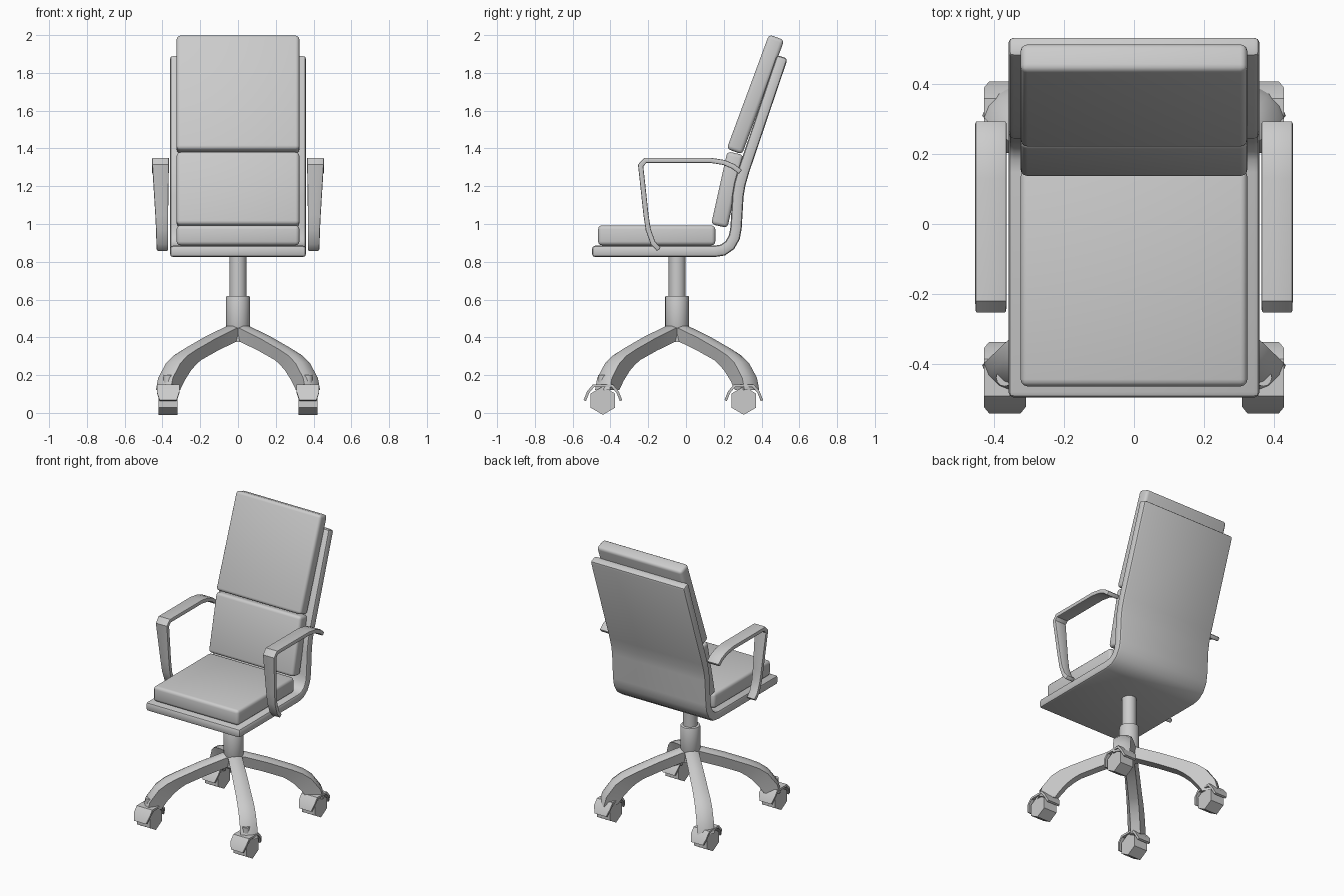
import bpy, bmesh, math
from mathutils import Vector, Matrix

if "Cube" in bpy.data.objects:
    bpy.data.objects.remove(bpy.data.objects["Cube"])

BASE = Vector((0, -0.047, 0))


def finish(name, bm, bevel=0.0, segs=2, angle=35):
    """Bevel the hard edges, make the object and smooth it by angle."""
    bmesh.ops.recalc_face_normals(bm, faces=bm.faces)
    if bevel:
        hard = [e for e in bm.edges if e.calc_face_angle(0) > math.radians(60)]
        bmesh.ops.bevel(bm, geom=hard, offset=bevel, segments=segs,
                        profile=0.5, affect='EDGES')
    me = bpy.data.meshes.new(name)
    bm.to_mesh(me)
    bm.free()
    ob = bpy.data.objects.new(name, me)
    bpy.context.collection.objects.link(ob)
    bpy.ops.object.select_all(action='DESELECT')
    ob.select_set(True)
    bpy.context.view_layer.objects.active = ob
    bpy.ops.object.shade_smooth_by_angle(angle=math.radians(angle))
    return ob


def loft(rings):
    """Join closed rings of points into a capped solid."""
    bm = bmesh.new()
    rs = [[bm.verts.new(p) for p in r] for r in rings]
    n = len(rs[0])
    for a, b in zip(rs, rs[1:]):
        for i in range(n):
            j = (i + 1) % n
            bm.faces.new((a[i], a[j], b[j], b[i]))
    bm.faces.new(rs[0])
    bm.faces.new(rs[-1])
    return bm


def strip(name, path, thick, bevel=0.0, angle=35):
    """Bent strip: path points are (y, z, x0, x1)."""
    pts = [Vector(p[:2]) for p in path]
    rings = []
    for i, p in enumerate(pts):
        d0 = (p - pts[i - 1]).normalized() if i else None
        d1 = (pts[i + 1] - p).normalized() if i < len(pts) - 1 else None
        d0, d1 = d0 or d1, d1 or d0
        t = (d0 + d1).normalized()
        off = Vector((-t.y, t.x)) * (thick / 2 / t.dot(d1))
        a, b = p + off, p - off
        x0, x1 = path[i][2:]
        rings.append([(x0, *a), (x1, *a), (x1, *b), (x0, *b)])
    return finish(name, loft(rings), bevel, angle=angle)


def cushion(name, centre, size, tilt):
    bm = bmesh.new()
    bmesh.ops.create_cube(bm, size=1.0, matrix=Matrix.LocRotScale(
        Vector(centre), Matrix.Rotation(math.radians(-tilt), 3, 'X').to_quaternion(),
        Vector(size)))
    return finish(name, bm, 0.02, 3)


def cylinder(name, centre, r, depth, sides, matrix=Matrix(), bevel=0.0):
    bm = bmesh.new()
    bmesh.ops.create_cone(bm, cap_ends=True, segments=sides, radius1=r, radius2=r,
                          depth=depth, matrix=Matrix.Translation(centre) @ matrix)
    return finish(name, bm, bevel)


# Seat and back shell in one bent sheet
shell = [(-0.497, 0.855), (0.15, 0.855), (0.195, 0.862), (0.232, 0.888), (0.256, 0.93),
         (0.265, 0.98), (0.275, 1.15), (0.285, 1.21), (0.305, 1.28), (0.51, 1.885)]
strip("seat_shell", [(y, z, -0.36, 0.36) for y, z in shell], 0.06, 0.016)

# Cushions
cushion("seat_cushion", (0, -0.155, 0.94), (0.65, 0.62, 0.105), 0)
cushion("lower_back_cushion", (0, 0.219, 1.182), (0.65, 0.088, 0.395), 12.5)
cushion("upper_back_cushion", (0, 0.368, 1.686), (0.65, 0.086, 0.645), 20.3)

# Armrests: path (y, z, inner x, outer x)
arm = [(-0.143, 0.865, 0.37, 0.43), (-0.175, 0.90, 0.37, 0.432), (-0.20, 0.97, 0.37, 0.434),
       (-0.212, 1.05, 0.37, 0.438), (-0.24, 1.31, 0.366, 0.454), (-0.215, 1.337, 0.365, 0.455),
       (0.13, 1.337, 0.365, 0.455), (0.20, 1.326, 0.365, 0.455), (0.25, 1.305, 0.365, 0.455),
       (0.288, 1.275, 0.365, 0.455)]
for side, s in (("left", -1), ("right", 1)):
    strip(side + "_armrest", [(y, z, s * a, s * b) for y, z, a, b in arm], 0.027, 0.006)

# Central column
cylinder("gas_column", BASE + Vector((0, 0, 0.71)), 0.045, 0.25, 24)
cylinder("column_sleeve", BASE + Vector((0, 0, 0.53)), 0.063, 0.18, 24, bevel=0.008)
cylinder("base_hub", BASE + Vector((0, 0, 0.418)), 0.055, 0.085, 16)

# Legs: stations (top r, top z, bottom r, bottom z, top width)
leg = [(0.0, 0.455, 0.0, 0.378, 0.09), (0.06, 0.447, 0.05, 0.375, 0.09),
       (0.21, 0.395, 0.18, 0.33, 0.095), (0.36, 0.335, 0.306, 0.28, 0.10),
       (0.43, 0.303, 0.345, 0.255, 0.105), (0.485, 0.263, 0.385, 0.222, 0.108),
       (0.543, 0.185, 0.43, 0.17, 0.11), (0.56, 0.12, 0.464, 0.12, 0.11)]
for sx, sy, where in ((-1, -1, "front_left"), (1, -1, "front_right"),
                      (-1, 1, "back_left"), (1, 1, "back_right")):
    out = Vector((sx, sy, 0)).normalized()
    across = Vector((-out.y, out.x, 0))
    up = Vector((0, 0, 1))
    rings = []
    for r1, z1, r0, z0, w in leg:
        top, low = BASE + out * r1 + up * z1, BASE + out * r0 + up * z0
        ridge = top + (top - low).normalized() * 0.014
        rings.append([low - across * 0.03, low + across * 0.03, top + across * w / 2,
                      ridge + across * w * 0.2, ridge - across * w * 0.2,
                      top - across * w / 2])
    finish(where + "_leg", loft(rings), angle=40)

    # Caster: six-sided wheel under a bent cover
    cx, cy = sx * 0.37, -0.067 + sy * 0.373
    cylinder(where + "_wheel", Vector((cx, cy, 0.065)), 0.075, 0.1, 6,
             Matrix.Rotation(math.pi / 2, 4, 'Y') @ Matrix.Rotation(math.pi / 2, 4, 'Z'))
    cover = [(-0.096, 0.065, 0.045), (-0.078, 0.11, 0.06), (-0.05, 0.143, 0.06),
             (0.05, 0.143, 0.06), (0.078, 0.11, 0.06), (0.096, 0.065, 0.045)]
    strip(where + "_wheel_cover", [(cy + y, z, cx - w, cx + w) for y, z, w in cover], 0.014)
    cylinder(where + "_wheel_stem", Vector((cx, cy, 0.16)), 0.025, 0.08, 12)
